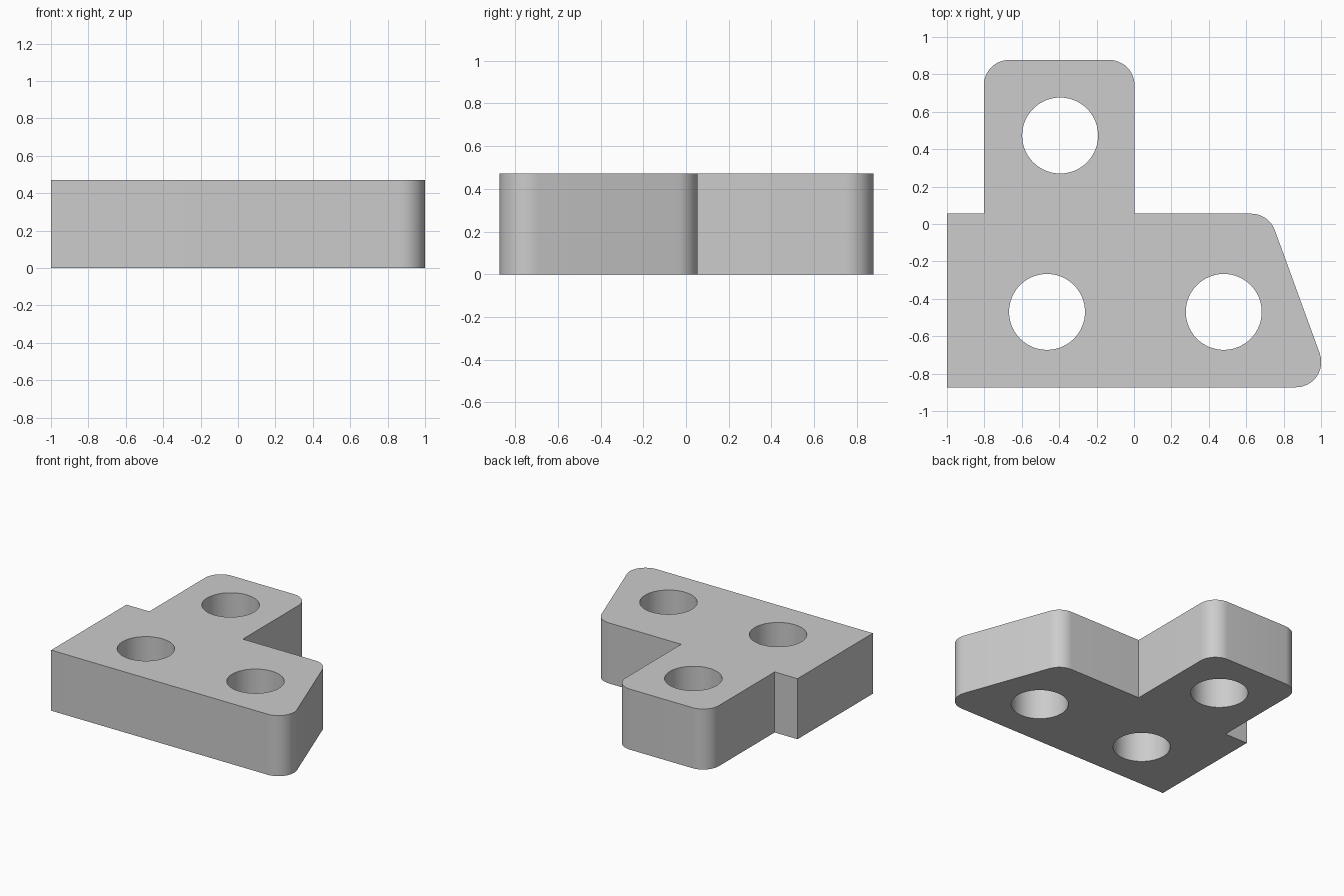
import bpy
import math
from mathutils import Vector

HEIGHT = 0.472
FILLET = 0.135
HOLE_RADIUS = 0.203

cube = bpy.data.objects.get("Cube")
if cube:
    bpy.data.objects.remove(cube, do_unlink=True)


def arc(centre, radius, start, sweep, steps):
    """Points along an arc, both ends included."""
    angles = [start + sweep * i / steps for i in range(steps + 1)]
    return [centre + radius * Vector((math.cos(a), math.sin(a))) for a in angles]


def fillet(prev, corner, nxt, radius):
    """Arc that rounds one convex corner of a counterclockwise outline."""
    a, b = (prev - corner).normalized(), (nxt - corner).normalized()
    inner = a.angle(b)
    centre = corner + (a + b).normalized() * radius / math.sin(inner / 2)
    start = corner + a * radius / math.tan(inner / 2) - centre
    return arc(centre, radius, math.atan2(start.y, start.x), math.pi - inner, 12)


# Plate outline: x, y, whether the corner is rounded
corners = [
    (-1, -0.873, False), (1.059, -0.873, True), (0.721, 0.055, True),
    (0.003, 0.055, False), (0.003, 0.877, True), (-0.803, 0.877, True),
    (-0.803, 0.055, False), (-1, 0.055, False),
]
points = [Vector(c[:2]) for c in corners]
outline = []
for i, corner in enumerate(corners):
    if corner[2]:
        outline += fillet(points[i - 1], points[i],
                          points[(i + 1) % len(points)], FILLET)
    else:
        outline.append(points[i])

# Three through holes
holes = [arc(Vector(centre), HOLE_RADIUS, 0, math.tau, 64)[:-1]
         for centre in ((-0.395, 0.473), (-0.465, -0.47), (0.48, -0.47))]

# Filled and extruded profile
curve = bpy.data.curves.new("bracket_plate", "CURVE")
curve.dimensions = "2D"
curve.fill_mode = "BOTH"
curve.extrude = HEIGHT / 2
for loop in [outline] + holes:
    spline = curve.splines.new("POLY")
    spline.points.add(len(loop) - 1)
    for point, co in zip(spline.points, loop):
        point.co = (co.x, co.y, 0, 1)
    spline.use_cyclic_u = True

plate = bpy.data.objects.new("bracket_plate", curve)
bpy.context.collection.objects.link(plate)
plate.location.z = HEIGHT / 2

# Plain light grey finish
grey = bpy.data.materials.new("plain_light_grey")
grey.use_nodes = True
colour = (0.604, 0.604, 0.604, 1)
grey.diffuse_color = colour
grey.node_tree.nodes["Principled BSDF"].inputs["Base Color"].default_value = colour
curve.materials.append(grey)

# Solid mesh with smooth rounds and sharp edges
bpy.ops.object.select_all(action="DESELECT")
plate.select_set(True)
bpy.context.view_layer.objects.active = plate
bpy.ops.object.convert(target="MESH")
bpy.ops.object.mode_set(mode="EDIT")
bpy.ops.mesh.select_all(action="SELECT")
bpy.ops.mesh.remove_doubles(threshold=0.0005)
bpy.ops.mesh.normals_make_consistent(inside=False)
bpy.ops.object.mode_set(mode="OBJECT")
bpy.ops.object.shade_smooth_by_angle(angle=math.radians(30))
